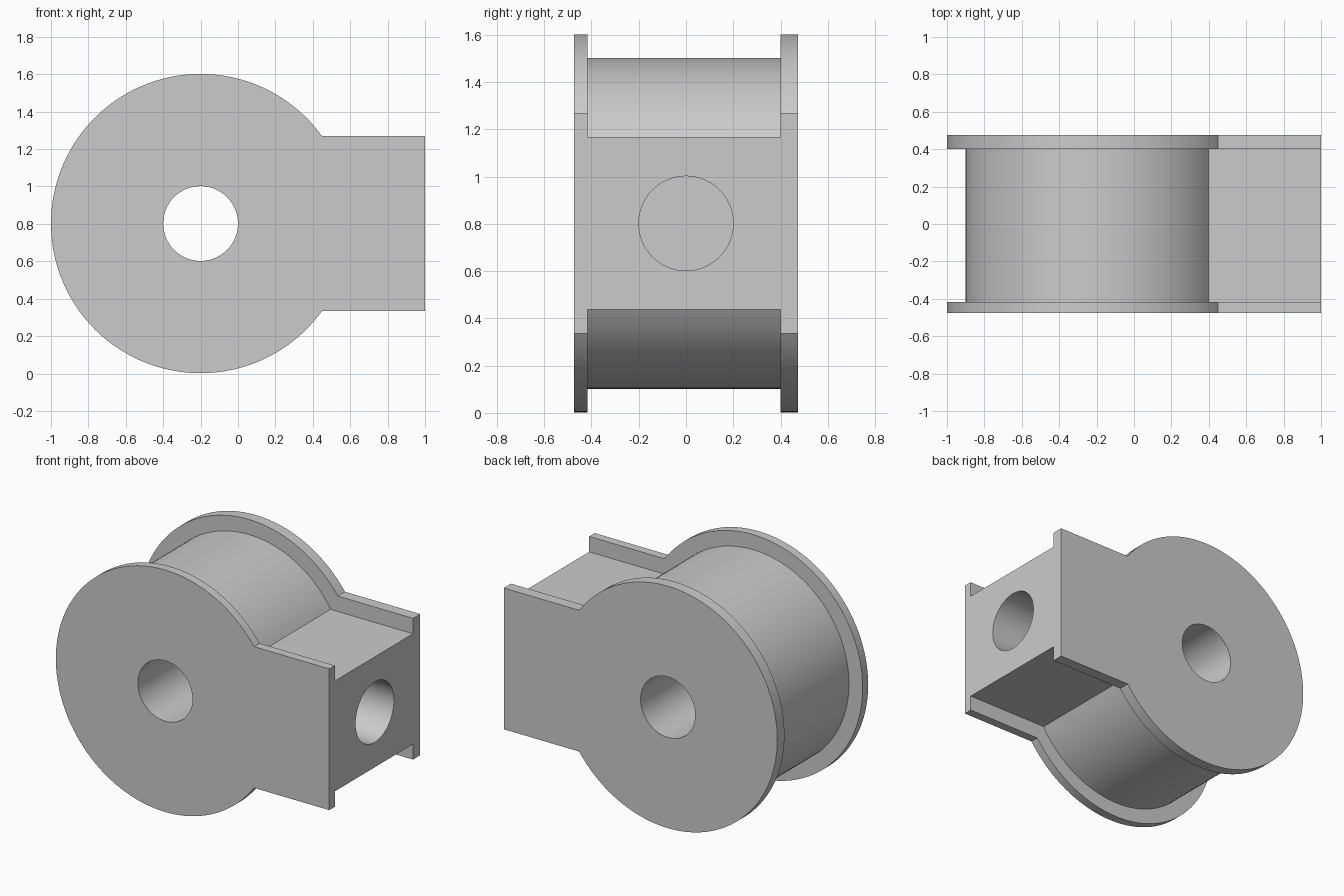
import bpy
import bmesh
from math import asin, cos, sin, pi, sqrt
from mathutils import Matrix, Vector

cube = bpy.data.objects.get("Cube")
if cube:
    bpy.data.objects.remove(cube, do_unlink=True)

CENTRE_X, CENTRE_Z = -0.2, 0.802
END_X = 1.0
ARC_STEPS = 96


def add_object(name, bm):
    bmesh.ops.recalc_face_normals(bm, faces=bm.faces)
    mesh = bpy.data.meshes.new(name)
    bm.to_mesh(mesh)
    bm.free()
    obj = bpy.data.objects.new(name, mesh)
    bpy.context.collection.objects.link(obj)
    return obj


def keyhole_slab(name, radius, half_height, y_front, y_back):
    """Disc with a rectangular tail towards +x, extruded along y."""
    start = asin(half_height / radius)
    sweep = 2 * (pi - start)
    angles = [start + sweep * i / ARC_STEPS for i in range(ARC_STEPS + 1)]
    outline = [(CENTRE_X + radius * cos(a), CENTRE_Z + radius * sin(a)) for a in angles]
    outline += [(END_X, CENTRE_Z - half_height), (END_X, CENTRE_Z + half_height)]
    bm = bmesh.new()
    face = bm.faces.new([bm.verts.new((x, y_front, z)) for x, z in outline])
    grown = bmesh.ops.extrude_face_region(bm, geom=[face])["geom"]
    verts = [g for g in grown if isinstance(g, bmesh.types.BMVert)]
    bmesh.ops.translate(bm, verts=verts, vec=(0, y_back - y_front, 0))
    return add_object(name, bm)


def drill(name, start, end, radius):
    """Cylinder cutter between two points."""
    start, end = Vector(start), Vector(end)
    axis = end - start
    turn = axis.to_track_quat('Z', 'Y').to_matrix().to_4x4()
    bm = bmesh.new()
    bmesh.ops.create_cone(bm, cap_ends=True, segments=64, radius1=radius, radius2=radius,
                          depth=axis.length,
                          matrix=Matrix.Translation((start + end) / 2) @ turn)
    obj = add_object(name, bm)
    obj.hide_render = True
    return obj


# Drum core and the two flange plates
body = keyhole_slab("drum_housing", 0.7, 0.365, -0.45, 0.45)
front_flange = keyhole_slab("front_flange", 0.8, 0.467, -0.475, -0.417)
rear_flange = keyhole_slab("rear_flange", 0.8, 0.467, 0.4, 0.475)

# Through bore and blind socket in the tail end
bore = drill("axle_bore", (CENTRE_X, -0.6, CENTRE_Z), (CENTRE_X, 0.6, CENTRE_Z), 0.2)
socket = drill("end_socket", (1.1, 0, CENTRE_Z), (0.4, 0, CENTRE_Z), 0.2)

# Merge the parts into one solid
bpy.ops.object.select_all(action='DESELECT')
bpy.context.view_layer.objects.active = body
body.select_set(True)
steps = [(front_flange, 'UNION'), (rear_flange, 'UNION'),
         (bore, 'DIFFERENCE'), (socket, 'DIFFERENCE')]
for part, operation in steps:
    mod = body.modifiers.new(part.name, 'BOOLEAN')
    mod.operation = operation
    mod.solver = 'EXACT'
    mod.object = part
    bpy.ops.object.modifier_apply(modifier=mod.name)
    bpy.data.objects.remove(part, do_unlink=True)

bpy.ops.object.shade_smooth_by_angle(angle=pi / 6)
